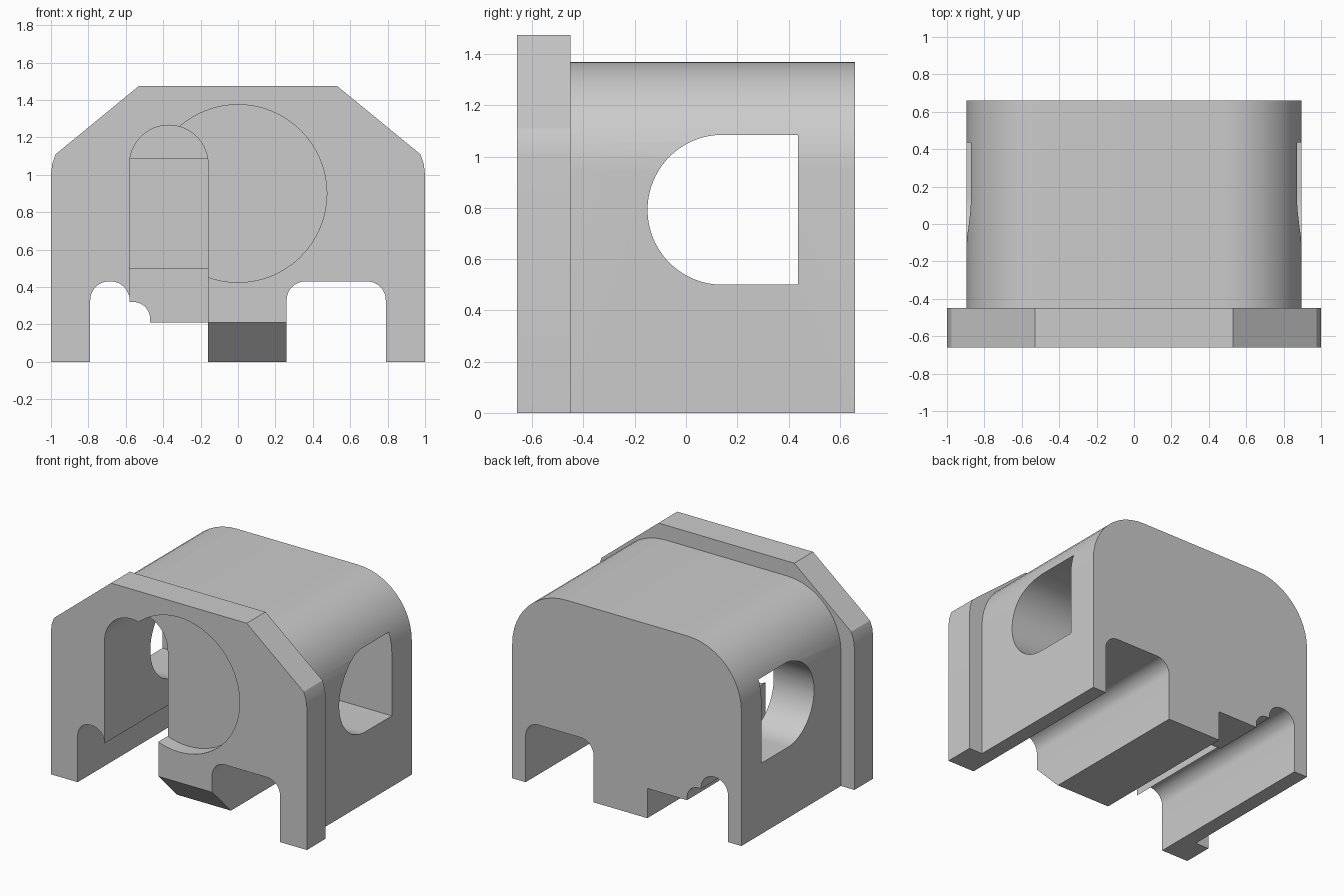
import bpy, bmesh, math
from mathutils import Vector

cube = bpy.data.objects.get("Cube")
if cube:
    bpy.data.objects.remove(cube, do_unlink=True)

grey = bpy.data.materials.new("light_grey")
grey.use_nodes = True
grey.diffuse_color = (0.6, 0.6, 0.6, 1)
grey.node_tree.nodes["Principled BSDF"].inputs["Base Color"].default_value = (0.6, 0.6, 0.6, 1)


def rounded(points, steps=12):
    """Outline from (u, v) or (u, v, fillet radius) corners."""
    out = []
    for i, p in enumerate(points):
        here = Vector(p[:2])
        if len(p) < 3:
            out.append(here)
            continue
        a = (Vector(points[i - 1][:2]) - here).normalized()
        b = (Vector(points[(i + 1) % len(points)][:2]) - here).normalized()
        r = p[2]
        centre = here + (a + b) * r      # right-angled corners only
        for k in range(steps + 1):
            t = math.pi / 2 * k / steps
            out.append(centre - b * r * math.cos(t) - a * r * math.sin(t))
    return out


def circle(u, v, r, n=64):
    return [Vector((u + r * math.cos(math.tau * k / n), v + r * math.sin(math.tau * k / n)))
            for k in range(n)]


def prism(name, outline, start, end, axis="y"):
    """Extrude an (x, z) outline along y, or a (y, z) outline along x."""
    bm = bmesh.new()
    place = (lambda p, d: (p[0], d, p[1])) if axis == "y" else (lambda p, d: (d, p[0], p[1]))
    face = bm.faces.new([bm.verts.new(place(p, start)) for p in outline])
    side = bmesh.ops.extrude_face_region(bm, geom=[face])["geom"]
    move = (0, end - start, 0) if axis == "y" else (end - start, 0, 0)
    bmesh.ops.translate(bm, verts=[g for g in side if isinstance(g, bmesh.types.BMVert)], vec=move)
    bmesh.ops.recalc_face_normals(bm, faces=bm.faces)
    mesh = bpy.data.meshes.new(name)
    bm.to_mesh(mesh)
    bm.free()
    mesh.materials.append(grey)
    obj = bpy.data.objects.new(name, mesh)
    bpy.context.collection.objects.link(obj)
    return obj


def combine(target, tool, operation):
    mod = target.modifiers.new(operation.lower(), "BOOLEAN")
    mod.operation, mod.solver, mod.object = operation, "EXACT", tool
    bpy.context.view_layer.update()
    result = target.evaluated_get(bpy.context.evaluated_depsgraph_get())
    mesh = bpy.data.meshes.new_from_object(result)
    target.modifiers.clear()
    target.data = mesh
    bpy.data.objects.remove(tool, do_unlink=True)


FRONT, STEP, BACK = -0.66, -0.45, 0.66

# Main body with rounded shoulders
housing = prism("housing", rounded([(-0.895, 0), (-0.895, 1.37, 0.42), (0.895, 1.37, 0.42), (0.895, 0)]),
                STEP - 0.1, BACK)

# Front plate with sloped shoulders
half = [(1, 0), (1, 1), (0.993, 1.06), (0.975, 1.11), (0.53, 1.475)]
plate = prism("front_plate", half + [(-x, z) for x, z in reversed(half)], FRONT, STEP)
combine(housing, plate, "UNION")

# Undercut channels along the whole length
wide = rounded([(0.26, -0.1), (0.26, 0.43, 0.1), (0.79, 0.43, 0.1), (0.79, -0.1)])
stepped = rounded([(-0.79, -0.1), (-0.79, 0.43, 0.1), (-0.58, 0.43, 0.1), (-0.58, 0.32),
                   (-0.47, 0.32, 0.09), (-0.47, 0.21), (-0.16, 0.21), (-0.16, -0.1)])
for outline in (wide, stepped):
    combine(housing, prism("channel", outline, -1, 1), "DIFFERENCE")

# Sloped front end of the central keel
combine(housing, prism("keel_slope", [(-0.76, 0.31), (-0.35, -0.1), (-0.76, -0.1)], -0.3, 0.4, "x"),
        "DIFFERENCE")

# Shallow round recess in the front
combine(housing, prism("recess", circle(0, 0.9, 0.475), -1, -0.555), "DIFFERENCE")

# Deep arched slot, open at the front and below
arch = rounded([(-0.58, -0.1), (-0.58, 1.265, 0.2099), (-0.16, 1.265, 0.2099), (-0.16, -0.1)], 20)
combine(housing, prism("slot", arch, -1, 0.3), "DIFFERENCE")

# D-shaped tunnel through both sides
tunnel = rounded([(0.437, 0.5), (-0.15, 0.5, 0.2924), (-0.15, 1.085, 0.2924), (0.437, 1.085)], 24)
combine(housing, prism("tunnel", tunnel, -1.5, 1.5, "x"), "DIFFERENCE")

# Smooth the curves, keep the edges sharp
bpy.ops.object.select_all(action="DESELECT")
housing.select_set(True)
bpy.context.view_layer.objects.active = housing
bpy.ops.object.shade_smooth_by_angle(angle=math.radians(25))
